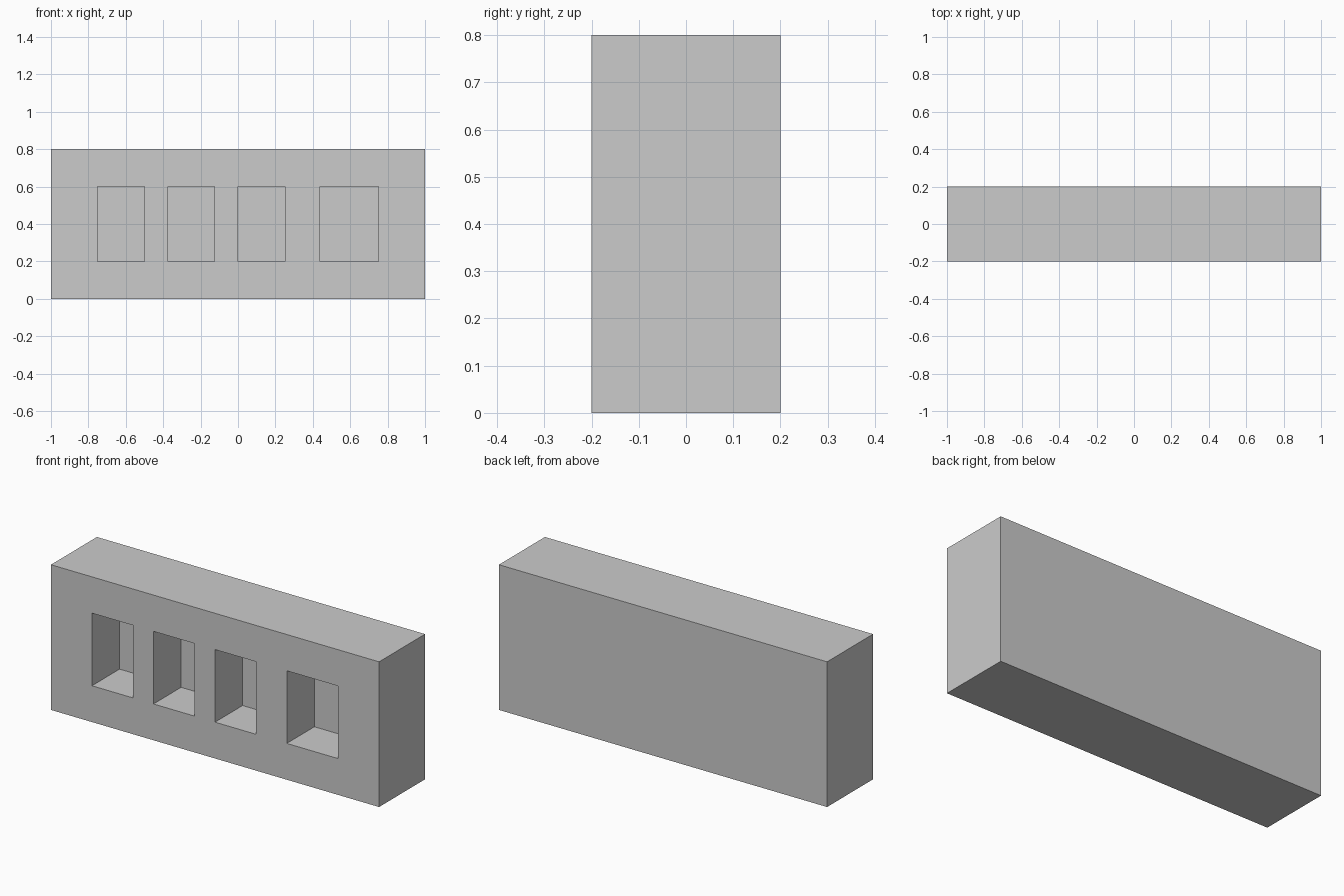
import bpy

if "Cube" in bpy.data.objects:
    bpy.data.objects.remove(bpy.data.objects["Cube"])

LENGTH, DEPTH, HEIGHT = 2.0, 0.4, 0.8
POCKET_DEPTH = 0.24
POCKET_Z = (0.2, 0.6)
POCKET_X = [(-0.75, -0.5), (-0.375, -0.125), (0.0, 0.25), (0.4375, 0.75)]


def box(name, x, y, z):
    """Box spanning the given (min, max) ranges."""
    spans = (x, y, z)
    bpy.ops.mesh.primitive_cube_add(size=1, location=[(a + b) / 2 for a, b in spans])
    obj = bpy.context.object
    obj.name = name
    obj.scale = [b - a for a, b in spans]
    bpy.ops.object.transform_apply(location=False, rotation=False, scale=True)
    return obj


# Solid block
block = box("block", (-LENGTH / 2, LENGTH / 2), (-DEPTH / 2, DEPTH / 2), (0, HEIGHT))

# Blind rectangular pockets in the front face
front = -DEPTH / 2
for i, span in enumerate(POCKET_X, 1):
    cutter = box(f"pocket_cutter_{i}", span, (front - 0.1, front + POCKET_DEPTH), POCKET_Z)
    cutter.hide_render = True
    cutter.display_type = 'WIRE'
    cut = block.modifiers.new(f"pocket_{i}", 'BOOLEAN')
    cut.operation = 'DIFFERENCE'
    cut.solver = 'EXACT'
    cut.object = cutter
